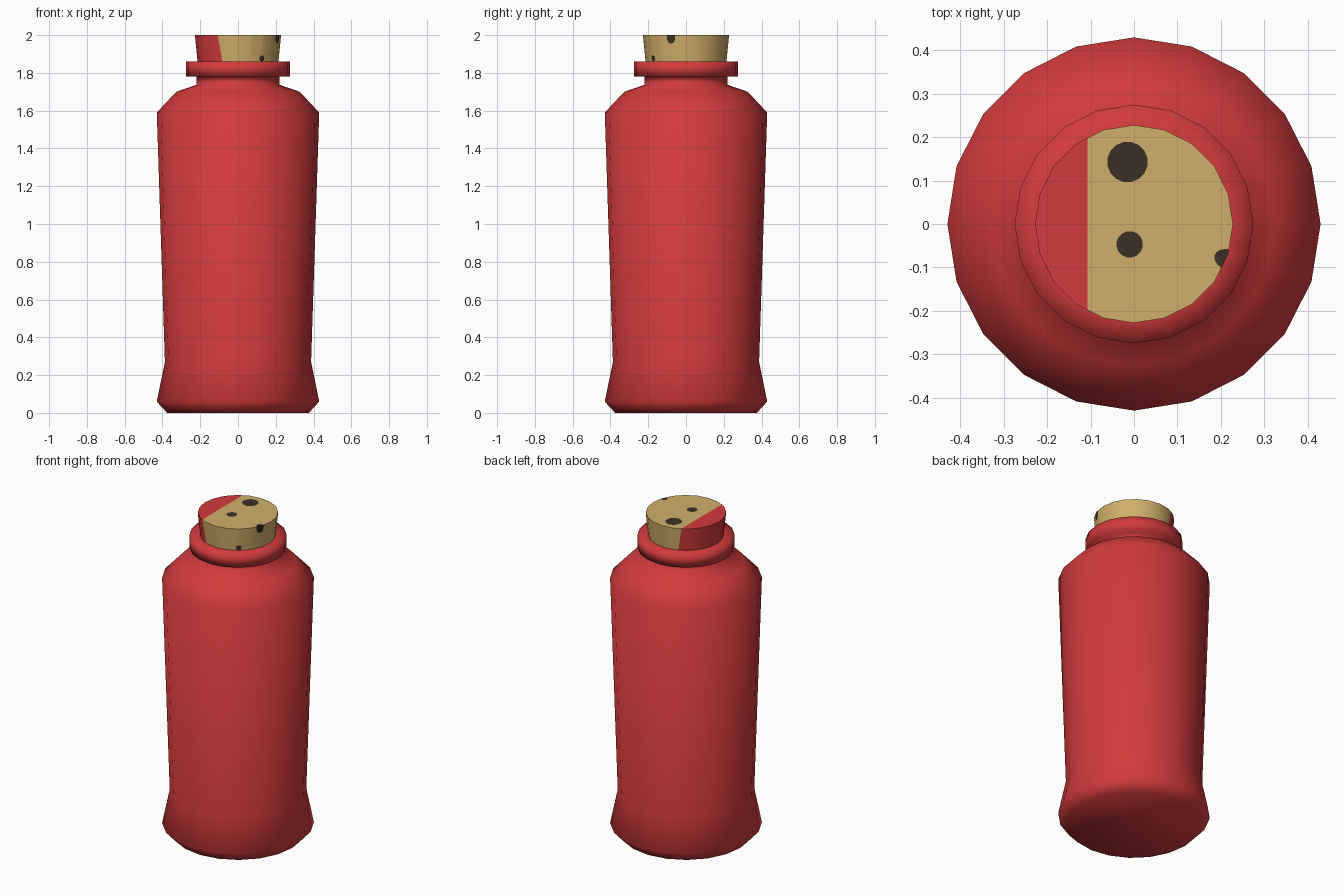
import bpy, bmesh, math
from mathutils import Vector

if "Cube" in bpy.data.objects:
    bpy.data.objects.remove(bpy.data.objects["Cube"])

SIDES = 20


def material(name, color):
    m = bpy.data.materials.new(name)
    m.diffuse_color = (*color, 1)
    m.use_nodes = True
    m.node_tree.nodes["Principled BSDF"].inputs["Base Color"].default_value = m.diffuse_color
    return m


red = material("red glaze", (0.65, 0.043, 0.045))
tan = material("cork tan", (0.64, 0.43, 0.145))
dark = material("dark brown", (0.043, 0.030, 0.018))


def lathe(profile, cap_bottom, cap_top):
    """Revolve (radius, z) points around z."""
    bm = bmesh.new()
    rings = []
    for r, z in profile:
        rings.append([bm.verts.new((r * math.cos(2 * math.pi * i / SIDES),
                                    r * math.sin(2 * math.pi * i / SIDES), z))
                      for i in range(SIDES)])
    for a, b in zip(rings, rings[1:]):
        for i in range(SIDES):
            j = (i + 1) % SIDES
            bm.faces.new((a[i], a[j], b[j], b[i]))
    if cap_bottom:
        bm.faces.new(rings[0][::-1])
    if cap_top:
        bm.faces.new(rings[-1])
    bm.normal_update()
    return bm


def finish(bm, name, mats):
    me = bpy.data.meshes.new(name)
    bm.to_mesh(me)
    bm.free()
    for m in mats:
        me.materials.append(m)
    ob = bpy.data.objects.new(name, me)
    bpy.context.collection.objects.link(ob)
    for p in me.polygons:
        p.use_smooth = True
    return ob


def cut(bm, faces, co, no):
    """Slice the given faces by a plane; return the faces behind it."""
    geom = list({e for f in faces for e in f.edges}) + list(faces)
    geom += list({v for f in faces for v in f.verts})
    res = bmesh.ops.bisect_plane(bm, geom=geom, dist=1e-5, plane_co=co, plane_no=no)
    bm.normal_update()
    return [f for f in res["geom"] if isinstance(f, bmesh.types.BMFace)
            and (f.calc_center_median() - co).dot(no) < 0]


# Bottle body with flared foot, shoulder, neck and collar
body = lathe([(0.375, 0), (0.43, 0.06), (0.387, 0.27), (0.43, 1.59), (0.327, 1.70),
              (0.22, 1.737), (0.22, 1.78), (0.275, 1.78), (0.275, 1.86), (0.213, 1.86)],
             True, False)
finish(body, "bottle_body", [red])

# Cork stopper
cork = lathe([(0.213, 1.85), (0.228, 2.0)], False, True)

# Red glaze on the left part of the cork
side = Vector((1, 0, 0.17)).normalized()
glazed = cut(cork, cork.faces[:], Vector((-0.107, 0, 2.0)), side)
for f in cork.faces:
    f.material_index = 1
for f in glazed:
    f.material_index = 0

# Dark pits: position, facing direction, radius
pits = [((-0.015, 0.143, 2.0), (0, 0, 1), 0.046),
        ((-0.010, -0.047, 2.0), (0, 0, 1), 0.030),
        ((0.213, -0.081, 1.993), (0.93, -0.36, 0.9), 0.024),
        ((0.126, -0.173, 1.877), (0.59, -0.81, 0), 0.016)]
for pos, axis, radius in pits:
    pos, axis = Vector(pos), Vector(axis).normalized()
    u = axis.orthogonal().normalized()
    v = axis.cross(u)
    inside = [f for f in cork.faces if f.normal.dot(axis) > 0.2]
    for i in range(16):
        a = 2 * math.pi * i / 16
        no = u * math.cos(a) + v * math.sin(a)
        inside = cut(cork, inside, pos + no * radius, no)
    for f in inside:
        f.material_index = 2

stopper = finish(cork, "cork_stopper", [red, tan, dark])
bpy.context.view_layer.objects.active = stopper
stopper.select_set(True)
bpy.ops.object.shade_smooth_by_angle(angle=math.radians(40))
